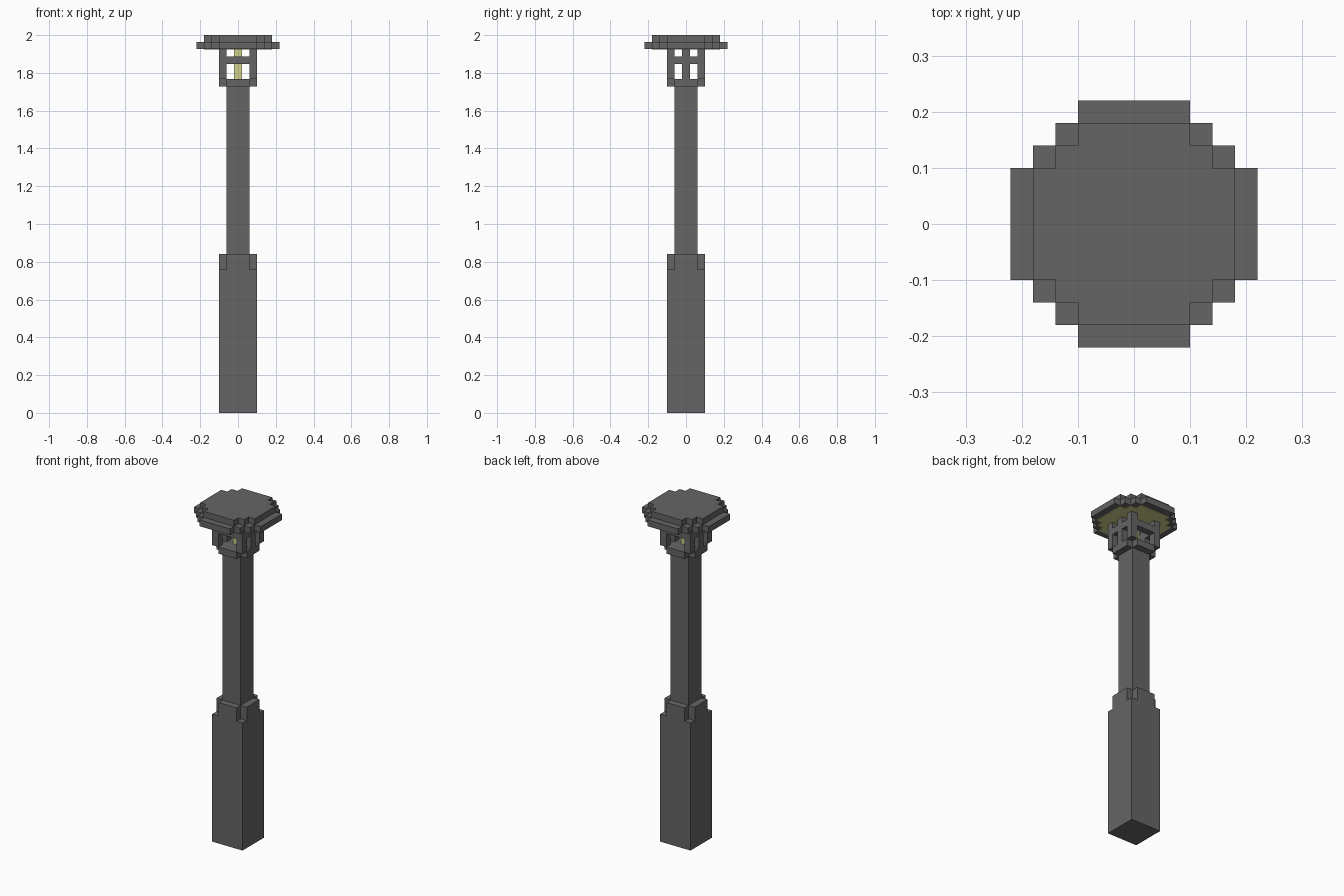
import bpy, bmesh

if "Cube" in bpy.data.objects:
    bpy.data.objects.remove(bpy.data.objects["Cube"])

V = 0.04  # block size


def material(name, rgb):
    m = bpy.data.materials.new(name)
    m.diffuse_color = (*rgb, 1)
    m.use_nodes = True
    m.node_tree.nodes["Principled BSDF"].inputs["Base Color"].default_value = m.diffuse_color
    return m


GREY = material("dark_grey_metal", (0.13, 0.13, 0.13))
GLOW = material("pale_yellow_glow", (0.64, 0.64, 0.27))


def prism(name, outline, z0, z1, mat):
    """Extrude a flat outline from z0 to z1."""
    bm = bmesh.new()
    face = bm.faces.new([bm.verts.new((x, y, z0)) for x, y in outline])
    top = bmesh.ops.extrude_face_region(bm, geom=[face])["geom"]
    verts = [g for g in top if isinstance(g, bmesh.types.BMVert)]
    bmesh.ops.translate(bm, verts=verts, vec=(0, 0, z1 - z0))
    bmesh.ops.recalc_face_normals(bm, faces=bm.faces)
    me = bpy.data.meshes.new(name)
    bm.to_mesh(me)
    bm.free()
    me.materials.append(mat)
    ob = bpy.data.objects.new(name, me)
    bpy.context.collection.objects.link(ob)
    return ob


def box(name, x, y, hx, hy, z0, z1, mat=GREY):
    return prism(name, [(x - hx, y - hy), (x + hx, y - hy), (x + hx, y + hy), (x - hx, y + hy)],
                 z0, z1, mat)


def stepped(outer, inner):
    """Round-ish outline with one-block stair corners, mirrored to four quadrants."""
    q = [(outer, inner)]
    x, y = outer, inner
    while x > inner + 0.001:
        x -= V
        q.append((x, y))
        y += V
        q.append((x, y))
    pts = q + [(-a, b) for a, b in reversed(q)]
    return pts + [(-a, -b) for a, b in pts]


# Post: square foot, notched collar, slim shaft
box("foot", 0, 0, 0.1, 0.1, 0, 0.76)
prism("foot_collar", stepped(0.1, 0.06), 0.76, 0.84, GREY)
box("shaft", 0, 0, 0.06, 0.06, 0.84, 1.728)

# Lantern: floor, light, corner posts, side posts and rails
prism("lantern_floor", stepped(0.1, 0.06), 1.728, 1.768, GREY)
box("light", 0, 0, 0.02, 0.02, 1.768, 1.928, GLOW)
for s in (-1, 1):
    for t in (-1, 1):
        box("corner_post", s * 0.08, t * 0.08, 0.02, 0.02, 1.768, 1.928)
    box("side_post", s * 0.08, 0, 0.02, 0.02, 1.768, 1.928)
    box("side_rail", s * 0.08, 0, 0.02, 0.06, 1.848, 1.888)
    box("cross_rail", 0, s * 0.08, 0.06, 0.02, 1.848, 1.888)

# Roof: two stepped layers with a glowing underside
prism("roof_glow_panel", stepped(0.18, 0.1), 1.924, 1.928, GLOW)
prism("roof_brim", stepped(0.22, 0.1), 1.927, 1.964, GREY)
prism("roof_top", stepped(0.18, 0.1), 1.964, 2.0, GREY)
